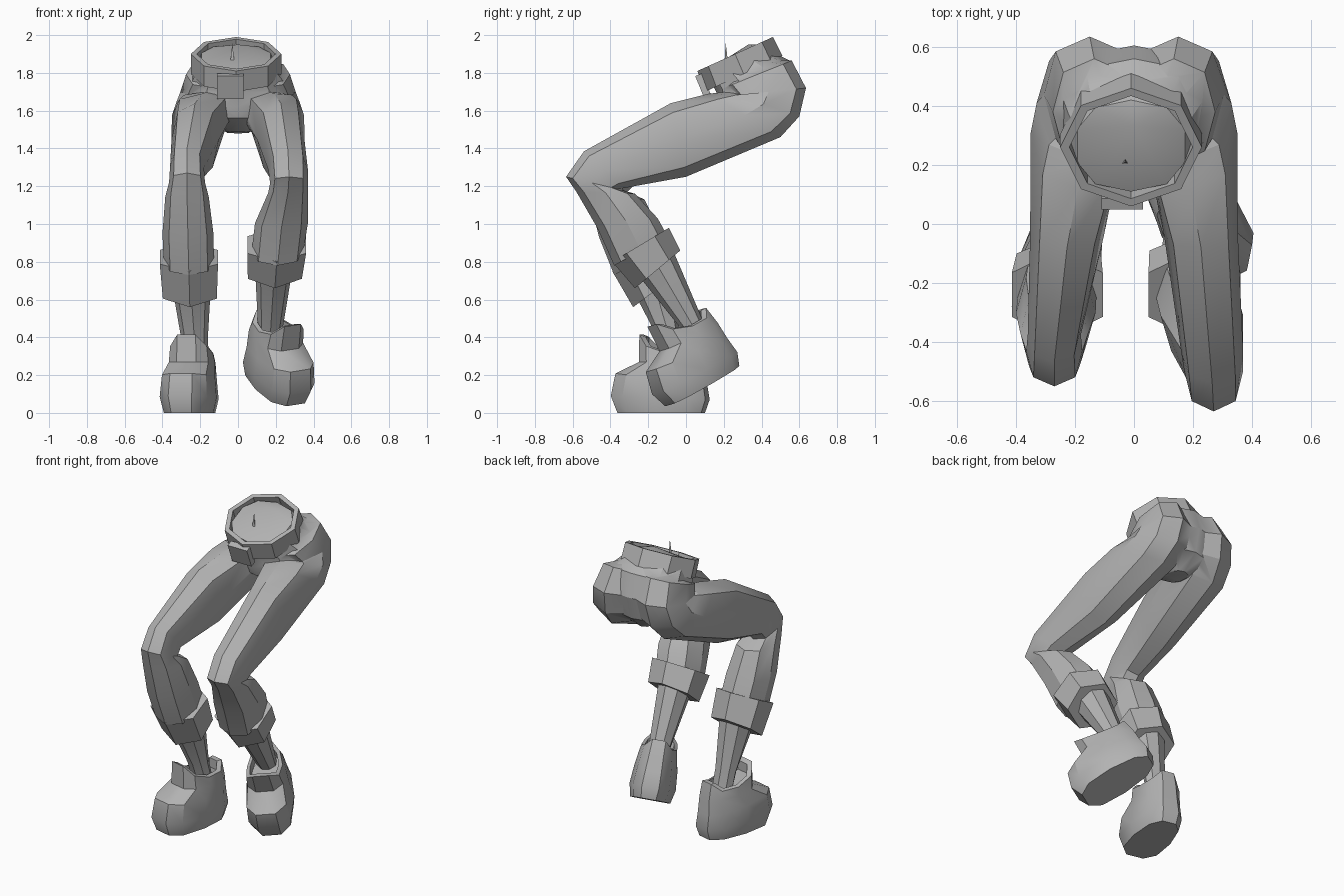
import bpy, bmesh, math
from mathutils import Vector, Matrix

cube = bpy.data.objects.get("Cube")
if cube:
    bpy.data.objects.remove(cube)

grey = bpy.data.materials.new("plain grey")
grey.use_nodes = True
grey.diffuse_color = (0.45, 0.45, 0.45, 1)
grey.node_tree.nodes["Principled BSDF"].inputs["Base Color"].default_value = (0.45, 0.45, 0.45, 1)


def activate(ob):
    bpy.ops.object.select_all(action='DESELECT')
    ob.select_set(True)
    bpy.context.view_layer.objects.active = ob


def finish(name, bm, angle=30):
    bmesh.ops.recalc_face_normals(bm, faces=bm.faces)
    mesh = bpy.data.meshes.new(name)
    bm.to_mesh(mesh)
    bm.free()
    mesh.materials.append(grey)
    ob = bpy.data.objects.new(name, mesh)
    bpy.context.collection.objects.link(ob)
    activate(ob)
    bpy.ops.object.shade_smooth_by_angle(angle=math.radians(angle))
    return ob


def swell(v, power):
    return math.copysign(abs(v) ** power, v)


def ring(section, sides, scale=1.0, power=1.0):
    """Loop through a back point and a front point (y, z), with centre x and half width."""
    yb, zb, yf, zf, x, half = section
    back, front = Vector((x, yb, zb)), Vector((x, yf, zf))
    mid, arm = (back + front) / 2, (back - front) / 2
    loop = []
    for i in range(sides):
        t = math.tau * i / sides
        side = Vector((half * swell(math.sin(t), power), 0, 0))
        loop.append(mid + scale * (arm * swell(math.cos(t), power) + side))
    return loop


def loft(name, rings, closed=False, apex=None, angle=30):
    bm = bmesh.new()
    loops = [[bm.verts.new(p) for p in r] for r in rings]
    pairs = list(zip(loops, loops[1:]))
    if closed:
        pairs.append((loops[-1], loops[0]))
    for a, b in pairs:
        for i in range(len(a)):
            j = (i + 1) % len(a)
            bm.faces.new((a[i], a[j], b[j], b[i]))
    if not closed:
        bm.faces.new(loops[-1])
        if apex:
            tip = bm.verts.new(apex)
            for i, v in enumerate(loops[0]):
                bm.faces.new((v, loops[0][i - 1], tip))
        else:
            bm.faces.new(loops[0])
    return finish(name, bm, angle)


# Pelvis with a shallow dome at the waist
pelvis = [(.42, 1.95, .11, 1.81, -.01, .19), (.48, 1.90, .13, 1.76, -.01, .22),
          (.56, 1.86, .16, 1.70, 0, .255), (.605, 1.72, .17, 1.62, 0, .285),
          (.57, 1.57, .19, 1.56, 0, .2), (.47, 1.48, .3, 1.49, 0, .06)]
trousers = loft("trousers", [ring(s, 10, power=.85) for s in pelvis], apex=(0, .33, 1.95))

# Trouser legs: shared thigh sections, then a different knee and shin on each side
thigh = [(.46, 1.87, .24, 1.77, .1, .09), (.56, 1.865, .2, 1.72, .135, .14),
         (.635, 1.72, .24, 1.68, .15, .155), (.6, 1.57, .22, 1.70, .165, .165),
         (.5, 1.46, .12, 1.69, .19, .16), (0, 1.25, -.08, 1.64, .227, .125)]
left_knee = [(-.33, 1.19, -.54, 1.385, .265, .105), (-.36, 1.185, -.635, 1.25, .27, .1),
             (-.27, 1.16, -.58, 1.17, .265, .105), (-.15, 1.03, -.47, .98, .23, .14),
             (-.10, .94, -.38, .78, .21, .137)]
right_knee = [(-.28, 1.2, -.47, 1.40, -.27, .09), (-.31, 1.17, -.55, 1.27, -.27, .095),
              (-.22, 1.13, -.52, 1.16, -.27, .115), (-.14, .97, -.46, .93, -.265, .135),
              (-.1, .87, -.38, .73, -.26, .133)]
mirrored = [s[:4] + (-s[4], s[5]) for s in thigh]
legs = [loft(n, [ring(s, 8, power=.85) for s in secs])
        for n, secs in (("left_leg", thigh + left_knee), ("right_leg", mirrored + right_knee))]

# Merge pelvis and legs into one pair of trousers
activate(trousers)
for leg in legs:
    mod = trousers.modifiers.new("merge", 'BOOLEAN')
    mod.operation, mod.solver, mod.object = 'UNION', 'EXACT', leg
    mod.use_self = True
    bpy.ops.object.modifier_apply(modifier=mod.name)
    bpy.data.objects.remove(leg)
bpy.ops.object.shade_smooth_by_angle(angle=math.radians(40))

# Belt, buckle and the small waist spike
top, bottom = (.46, 1.99, .06, 1.81, -.01, .24), (.51, 1.89, .10, 1.70, -.01, .24)
loft("belt", [ring(s, 8, k) for s, k in ((bottom, 1), (top, 1), (top, .87), (bottom, .87))],
     closed=True)
bm = bmesh.new()
bmesh.ops.create_cube(bm, size=1, matrix=Matrix.Translation((-.04, .092, 1.73))
                      @ Matrix.Rotation(math.radians(22), 4, 'X') @ Matrix.Diagonal((.14, .04, .13, 1)))
finish("buckle", bm)
bm = bmesh.new()
bmesh.ops.create_cone(bm, segments=3, radius1=.012, radius2=0, depth=.1, cap_ends=True,
                      matrix=Matrix.Translation((-.03, .21, 1.91)))
finish("waist_spike", bm)

# Six-sided cuffs
cuffs = {"left_cuff": [(-.03, .86, -.27, .66, .195, .165), (-.09, .98, -.39, .80, .205, .18)],
         "right_cuff": [(-.04, .74, -.28, .56, -.255, .165), (-.09, .90, -.39, .75, -.26, .178)]}
for name, secs in cuffs.items():
    loft(name, [ring(s, 6) for s in secs])

# Lower shins
left_shin = [(-.06, .84, -.23, .70, .19, .1), (.11, .44, .01, .40, .17, .062),
             (.15, .33, .06, .30, .16, .06)]
right_shin = [(-.07, .71, -.25, .59, -.245, .1), (-.03, .40, -.14, .38, -.23, .07),
              (0, .25, -.1, .25, -.22, .07)]
loft("left_shin", [ring(s, 8) for s in left_shin])
loft("right_shin", [ring(s, 8) for s in right_shin])


# Boots: sole outline, bulging toe, instep, then a collar with a raised tongue
def boot(name, place):
    levels = [(.24, 0, -.23, 0, .135), (.265, .07, -.265, .09, .155), (.25, .16, -.24, .21, .145),
              (.24, .26, -.11, .27, .13), (.22, .37, -.11, .43, .12)]
    rings = []
    for n, (yb, zb, yf, zf, half) in enumerate(levels):
        loop = []
        for i in range(10):
            t = math.tau * (i + .5) / 10
            c, s = swell(math.cos(t), .75), swell(math.sin(t), .75)
            k = (1 + c) / 2
            p = Vector((half * s * (1 - .2 * k), yf + (yb - yf) * k, zf + (zb - zf) * k))
            if n == len(levels) - 1:
                p.z -= .12 * max(0, abs(s) - .3)
            loop.append(place @ p)
        rings.append(loop)
    # fold the collar down inside the boot
    mid = sum(rings[-1], Vector()) / len(rings[-1])
    drop = place.to_3x3() @ Vector((0, 0, -.06))
    rings.append([p.lerp(mid, .2) for p in rings[-1]])
    rings.append([p + drop for p in rings[-1]])
    loft(name, rings, angle=35)


def pose(spot, pitch, roll, yaw):
    return Matrix.Translation(spot) @ Matrix.Rotation(math.radians(yaw), 4, 'Z') @ \
        Matrix.Rotation(math.radians(pitch), 4, 'X') @ Matrix.Rotation(math.radians(roll), 4, 'Y')


boot("left_boot", pose((.2, .085, .14), 26, -9, 32))
boot("right_boot", pose((-.25, -.135, 0), 0, 0, -13))
